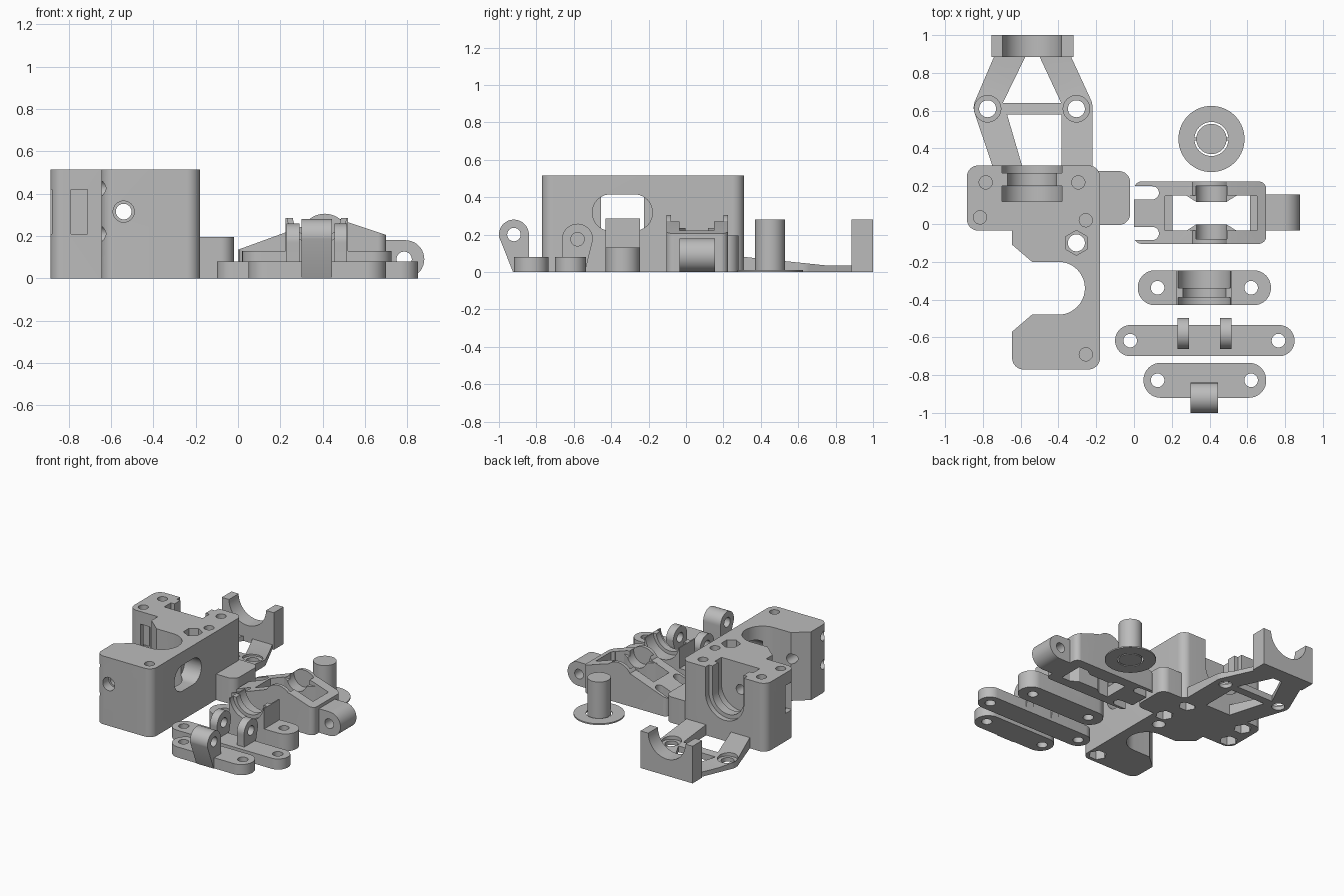
import bpy, bmesh, math
from mathutils import Vector

if "Cube" in bpy.data.objects:
    bpy.data.objects.remove(bpy.data.objects["Cube"], do_unlink=True)

grey = bpy.data.materials.new("plain_grey")
grey.use_nodes = True
grey.diffuse_color = (0.5, 0.5, 0.5, 1)
grey.node_tree.nodes["Principled BSDF"].inputs["Base Color"].default_value = (0.5, 0.5, 0.5, 1)
parts = []


def prism(pts, lo, hi, axis="z", name="cutter"):
    """Extrude a 2D outline: z takes (x, y), y takes (x, z), x takes (y, z)."""
    place = {"z": lambda u, v, w: (u, v, w),
             "y": lambda u, v, w: (u, w, v),
             "x": lambda u, v, w: (w, u, v)}[axis]
    bm = bmesh.new()
    a = [bm.verts.new(place(u, v, lo)) for u, v in pts]
    b = [bm.verts.new(place(u, v, hi)) for u, v in pts]
    bm.faces.new(a)
    bm.faces.new(b)
    for i in range(len(a)):
        j = (i + 1) % len(a)
        bm.faces.new((a[i], a[j], b[j], b[i]))
    bmesh.ops.recalc_face_normals(bm, faces=bm.faces)
    me = bpy.data.meshes.new(name)
    bm.to_mesh(me)
    bm.free()
    ob = bpy.data.objects.new(name, me)
    bpy.context.collection.objects.link(ob)
    me.materials.append(grey)
    if name != "cutter":
        parts.append(ob)
    return ob


def arc(cx, cy, r, start, end, n=24):
    angles = [math.radians(start + (end - start) * i / n) for i in range(n + 1)]
    return [(cx + r * math.cos(t), cy + r * math.sin(t)) for t in angles]


def circle(cx, cy, r, n=40):
    return arc(cx, cy, r, 0, 360, n)[:-1]


def rect(x0, x1, y0, y1):
    return [(x0, y0), (x1, y0), (x1, y1), (x0, y1)]


def rounded(pts, n=8):
    """Round each corner that carries a radius as a third value."""
    out = []
    for i, p in enumerate(pts):
        c = Vector(p[:2])
        if len(p) < 3:
            out.append(tuple(c))
            continue
        r = p[2]
        u = (Vector(pts[i - 1][:2]) - c).normalized()
        v = (Vector(pts[(i + 1) % len(pts)][:2]) - c).normalized()
        half = u.angle(v) / 2
        mid = c + (u + v).normalized() * r / math.sin(half)
        a, b = c + u * r / math.tan(half) - mid, c + v * r / math.tan(half) - mid
        out += [tuple(mid + a.lerp(b, k / n).normalized() * r) for k in range(n + 1)]
    return out


def round_rect(x0, x1, y0, y1, r):
    return rounded([(x, y, r) for x, y in rect(x0, x1, y0, y1)])


def combine(ob, tools, op="DIFFERENCE"):
    for tool in tools:
        m = ob.modifiers.new("combine", "BOOLEAN")
        m.operation, m.solver, m.object = op, "EXACT", tool
        bpy.context.view_layer.objects.active = ob
        bpy.ops.object.modifier_apply(modifier=m.name)
        bpy.data.objects.remove(tool, do_unlink=True)


def cradle(cx, cz, r, y0, y1, top=0.7):
    """Cutter for a round-bottomed channel open at the top."""
    return prism([(cx - r, top)] + arc(cx, cz, r, 180, 360) + [(cx + r, top)], y0, y1, "y")


# Main body with the motor opening
outline = [(-.885, .31, .06), (-.885, -.035, .06), (-.645, -.035), (-.645, -.11), (-.54, -.2)]
outline += arc(-.4, -.34, .14, 90, -90)
outline += [(-.54, -.48), (-.645, -.57), (-.645, -.77, .06), (-.18, -.77, .06), (-.18, .31, .06)]
body = prism(rounded(outline), 0, .515, name="main_body")
combine(body, [
    cradle(-.54, .315, .16, .12, .2), cradle(-.54, .315, .13, .19, .28),
    cradle(-.54, .315, .16, .27, .4),
    prism(circle(-.54, .315, .037), -.9, .2, "y"),
    prism(circle(-.54, .315, .05), -.9, -.7, "y"),
    prism(round_rect(-.5, -.18, .22, .415, .095), -.32, -.1, "x"),
    prism(rect(-.79, -.71, .21, .42), -.1, .08, "y"),
    prism(rect(0, .075, .21, .42), -.95, -.75, "x")])
# Clamp holes in the front left edge, screw holes and nut traps
combine(body, [prism(circle(-.72, z, .035), -.7, -.5, "x") for z in (.21, .425)])
for x, y in ((-.785, .22), (-.815, .035), (-.295, .22), (-.255, .02), (-.255, -.69)):
    combine(body, [prism(circle(x, y, .035), .1, .6),
                   prism(circle(x, y, .062, 6), -.1, .09)])
combine(body, [prism(circle(-.305, -.1, .045), -.1, .6),
               prism([(y, x) for x, y in circle(-.1, -.305, .066, 6)], .4, .6)])

prism(rounded([(-.2, -.005), (-.02, -.005, .06), (-.02, .28, .06), (-.2, .28)]),
      0, .195, name="side_tab")

# Flat frame with ramped arms, leading to the rear support
frame = prism(rounded([(-.73, .25), (-.855, .62, .09), (-.735, .9), (-.34, .9),
                       (-.22, .64, .09), (-.22, .25)]), 0, .12, name="rear_frame")
combine(frame, [
    prism([(-.59, .3), (-.672, .58), (-.385, .58), (-.385, .3)], -.1, .3),
    prism([(-.695, .64), (-.575, .886), (-.5, .886), (-.385, .64)], -.1, .3),
    prism([(.2, .092), (.75, .035), (1.1, .035), (1.1, .3), (.2, .3)], -1, 0, "x")])
for x in (-.775, -.305):
    combine(frame, [prism(circle(x, .61, .045), -.1, .3), prism(circle(x, .61, .07), .03, .3)])
support = prism(rect(-.755, -.32, 0, .28), .885, 1, "y", "rear_support")
combine(support, [cradle(-.54, .28, .155, .8, 1.1)])

# Round spacer standing in a thin brim
prism(circle(.41, .45, .08), 0, .28, name="spacer")
brim = prism(circle(.41, .45, .175, 56), 0, .01, name="brim")
combine(brim, [prism(circle(.41, .45, .09), -.1, .1)])
for i, x in enumerate((.32, .5)):
    prism(rect(x - .018, x + .018, .443, .457), 0, .008, name=f"brim_tab_{i}")


# Slim bars with an eye hole at each end
def bar(name, x0, x1, y0, y1, h, holes):
    ob = prism(round_rect(x0, x1, y0, y1, (y1 - y0) * .49), 0, h, name=name)
    combine(ob, [prism(circle(x, (y0 + y1) / 2, .036), -.1, .3) for x in holes])
    return ob


def lug(name, x0, x1, cy, cz, r, foot0, foot1):
    ob = prism([(foot0, 0)] + arc(cy, cz, r, 190, 0) + [(foot1, 0)], x0, x1, "x", name)
    combine(ob, [prism(circle(cy, cz, .036), x0 - .1, x1 + .1, "x")])


bar("front_bar", .05, .7, -.92, -.735, .08, (.125, .62))
lug("front_lug", .3, .445, -.92, .2, .08, -.925, -.84)
bar("middle_bar", -.1, .85, -.7, -.535, .08, (-.02, .765))
lug("middle_lug_right", .23, .29, -.58, .175, .083, -.66, -.54)
lug("middle_lug_left", .455, .515, -.58, .175, .083, -.66, -.54)
bar("saddle_bar", .02, .725, -.43, -.245, .13, (.125, .62))
saddle = prism(rect(.225, .52, .01, .285), -.43, -.245, "y", "saddle")
combine(saddle, [cradle(.3725, .3, .14, -.5, -.39), cradle(.3725, .3, .115, -.4, -.33),
                 cradle(.3725, .3, .14, -.34, -.2)])

# Idler arm: sloped sides, roller window, axle seats and bolt slots
side = [(0, 0), (0, .135), (.22, .215)] + arc(.41, .19, .115, 150, 45)
side += [(.52, .265), (.7, .205), (.7, 0)]
idler = prism(side, -.105, .225, "y", "idler_arm")
combine(idler, [prism(round_rect(0, .7, -.105, .225, .04), -.1, .5)], "INTERSECT")
combine(idler, [prism(rect(.205, .615, -.035, .15), -.1, .5),
                prism(rect(.165, .65, -.034, .149), .08, .5)])
for wall, s in ((-.04, 1), (.155, -1)):
    boss = [(.27, wall), (.55, wall), (.49, wall + s * .038), (.33, wall + s * .038)]
    combine(idler, [prism(boss, 0, .235)], "UNION")
combine(idler, [cradle(.41, .26, .083, -.08, .2)])
for y in (-.05, .165):
    slot = [(-.1, y - .035)] + arc(.097, y, .035, -90, 90) + [(-.1, y + .035)]
    combine(idler, [prism(slot, -.1, .5)])

# Hinge barrel on the end of the idler arm
hinge = prism([(.66, 0)] + arc(.79, .09, .09, -90, 90) + [(.66, .18)],
              -.035, .155, "y", "idler_hinge")
combine(hinge, [prism(circle(.785, .09, .036), -.2, .3, "y")])

# Smooth curved faces, keep edges sharp
bpy.ops.object.select_all(action="DESELECT")
for ob in parts:
    ob.select_set(True)
bpy.context.view_layer.objects.active = body
bpy.ops.object.shade_smooth_by_angle(angle=math.radians(30))
